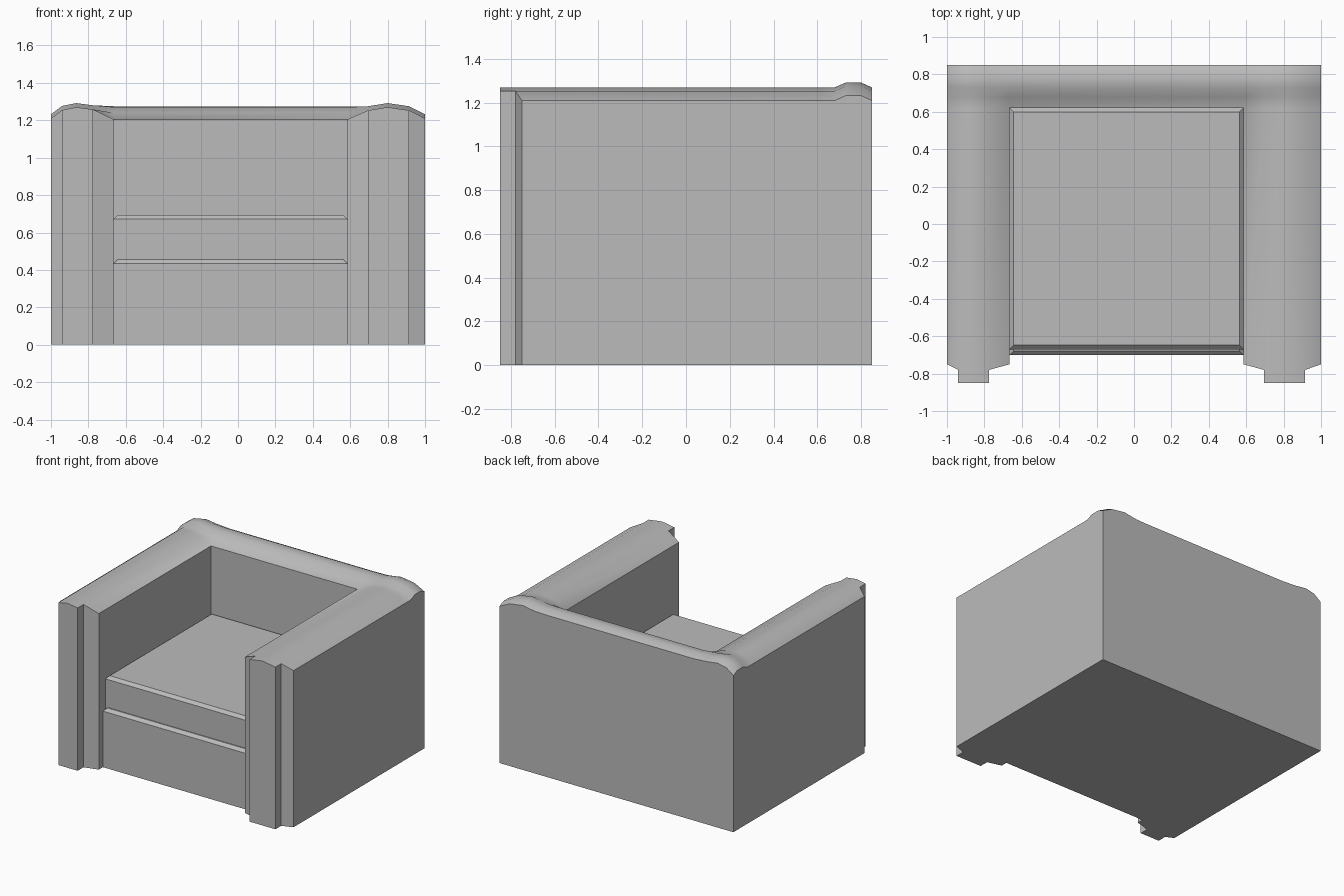
import bpy
import bmesh
import math

old = bpy.data.objects.get("Cube")
if old:
    bpy.data.objects.remove(old)

fabric = bpy.data.materials.new("grey fabric")
fabric.use_nodes = True
GREY = (0.5, 0.5, 0.5, 1)
fabric.diffuse_color = GREY
fabric.node_tree.nodes["Principled BSDF"].inputs["Base Color"].default_value = GREY


def finish(bm, name, angle):
    bmesh.ops.recalc_face_normals(bm, faces=bm.faces[:])
    mesh = bpy.data.meshes.new(name)
    bm.to_mesh(mesh)
    bm.free()
    mesh.materials.append(fabric)
    obj = bpy.data.objects.new(name, mesh)
    bpy.context.collection.objects.link(obj)
    bpy.ops.object.select_all(action="DESELECT")
    obj.select_set(True)
    bpy.context.view_layer.objects.active = obj
    bpy.ops.object.shade_smooth_by_angle(angle=math.radians(angle))


def padded_block(name, low, high, pad):
    """Box with softened top edges."""
    bm = bmesh.new()
    bmesh.ops.create_cube(bm, size=1)
    for v in bm.verts:
        v.co = [low[i] if v.co[i] < 0 else high[i] for i in range(3)]
    top = [e for e in bm.edges if all(v.co.z > high[2] - 0.001 for v in e.verts)]
    bmesh.ops.bevel(bm, geom=top, offset=pad, segments=1, affect="EDGES")
    finish(bm, name, 20)


# Arm cross-section (x, z) and backrest cross-section (y, z, corner swell)
arm_profile = [(-1, 1.21), (-0.94, 1.255), (-0.865, 1.27), (-0.775, 1.258), (-0.665, 1.205),
               (0.585, 1.205), (0.695, 1.253), (0.80, 1.27), (0.915, 1.253), (1, 1.21)]
back_profile = [(0.62, 1.205, 0), (0.68, 1.24, 0), (0.73, 1.27, 0.022),
                (0.80, 1.275, 0.022), (0.85, 1.25, 0)]
INNER = (4, 5)
EDGES = (0, 4, 5, 9)

# Arms and back: a U-shaped padded top, dropped straight to the floor
bm = bmesh.new()
columns = []
for i, (x, z) in enumerate(arm_profile):
    column = []
    if i not in EDGES:
        column.append(bm.verts.new((x, -0.85, z)))
    else:
        column.append(None)
    column.append(bm.verts.new((x, -0.75 if i in EDGES else -0.78, z)))
    for y, back_z, swell in back_profile:
        height = max(z, back_z) if i in INNER else z + swell
        column.append(bm.verts.new((x, y, height)))
    columns.append(column)

for i in range(len(columns) - 1):
    a, b = columns[i], columns[i + 1]
    for j in range(len(a) - 1):
        corners = (a[j], b[j], b[j + 1], a[j + 1])
        seat_opening = i == INNER[0] and j < 2
        if None not in corners and not seat_opening:
            bm.faces.new(corners)

rim = [e for e in bm.edges if e.is_boundary]
walls = bmesh.ops.extrude_edge_only(bm, edges=rim)["geom"]
for v in walls:
    if isinstance(v, bmesh.types.BMVert):
        v.co.z = 0
floor_rim = [e for e in bm.edges if e.is_boundary]
bmesh.ops.holes_fill(bm, edges=floor_rim, sides=0)
finish(bm, "arms_and_back", 46)

# Seat between the arms
padded_block("seat_base", (-0.665, -0.70, 0), (0.585, 0.62, 0.455), 0.022)
padded_block("seat_cushion", (-0.665, -0.67, 0.40), (0.585, 0.62, 0.693), 0.022)
